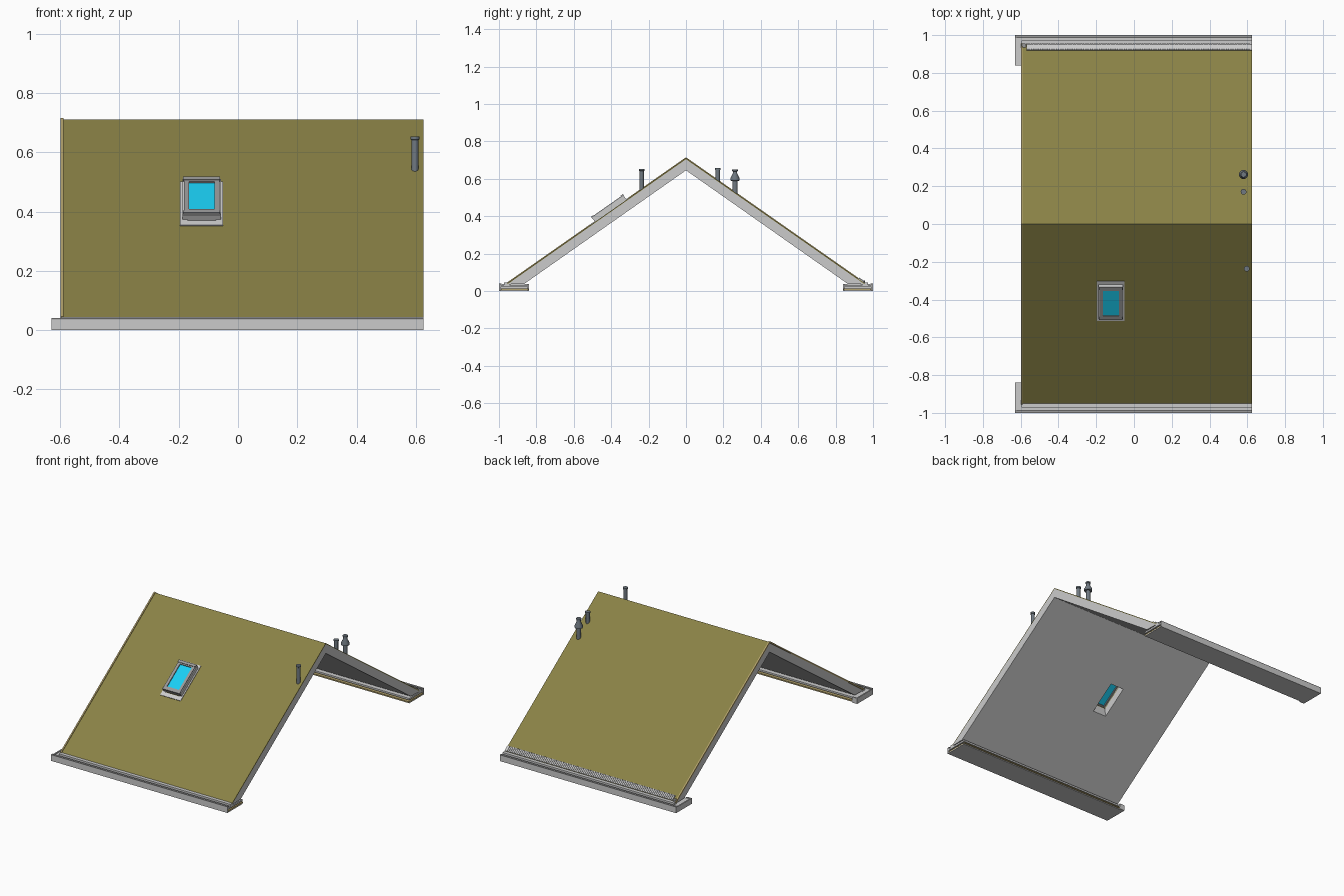
import bpy, bmesh, math

if "Cube" in bpy.data.objects:
    bpy.data.objects.remove(bpy.data.objects["Cube"])

RIDGE, ANG = 0.71, math.radians(35)
C, S = math.cos(ANG), math.sin(ANG)
XL, XR = -0.595, 0.625


def material(name, rgb):
    m = bpy.data.materials.new(name)
    m.diffuse_color = (*rgb, 1)
    m.use_nodes = True
    m.node_tree.nodes["Principled BSDF"].inputs["Base Color"].default_value = m.diffuse_color
    return m


OLIVE = material("olive_covering", (0.25, 0.22, 0.06))
WOOD = material("eave_board_wood", (0.45, 0.36, 0.15))
GLASS = material("glass_blue", (0.01, 0.62, 0.9))
SLATE = material("pipe_slate", (0.16, 0.19, 0.22))
FRAME = material("frame_grey", (0.32, 0.32, 0.32))


def prism(name, pts, x0, x1, mat=None):
    """Extrude a closed (y, z) profile along x."""
    bm = bmesh.new()
    a = [bm.verts.new((x0, y, z)) for y, z in pts]
    b = [bm.verts.new((x1, y, z)) for y, z in pts]
    n = len(pts)
    bm.faces.new(a)
    bm.faces.new(b[::-1])
    for i in range(n):
        j = (i + 1) % n
        bm.faces.new((a[i], b[i], b[j], a[j]))
    bmesh.ops.recalc_face_normals(bm, faces=bm.faces[:])
    me = bpy.data.meshes.new(name)
    bm.to_mesh(me)
    bm.free()
    if mat:
        me.materials.append(mat)
    ob = bpy.data.objects.new(name, me)
    bpy.context.collection.objects.link(ob)
    return ob


def box(name, x0, x1, y0, y1, z0, z1, mat=None):
    return prism(name, [(y0, z0), (y1, z0), (y1, z1), (y0, z1)], x0, x1, mat)


def on_slope(side, d, w):
    """Point at distance d down the slope and height w above it."""
    return side * (d * C + w * S), RIDGE - d * S + w * C


def slope_box(name, side, x0, x1, d0, d1, w0, w1, mat=None):
    pts = [on_slope(side, d, w) for d, w in ((d0, w0), (d1, w0), (d1, w1), (d0, w1))]
    return prism(name, pts, x0, x1, mat)


def gable(name, top, eave_y, inner, inner_y, base, x0, x1, mat=None):
    """Inverted V with the given ridge heights and eave positions."""
    k = S / C
    e, i = top - k * eave_y, base if base is not None else inner - k * inner_y
    return prism(name, [(0, top), (eave_y, e), (inner_y, i), (0, inner),
                        (-inner_y, i), (-eave_y, e)], x0, x1, mat)


def lathe(name, x, y, profile, mat, sides=20):
    """Turned part from (radius, z) pairs."""
    bm = bmesh.new()
    rings = [[bm.verts.new((x + r * math.cos(2 * math.pi * i / sides),
                            y + r * math.sin(2 * math.pi * i / sides), z))
              for i in range(sides)] for r, z in profile]
    for lo, hi in zip(rings, rings[1:]):
        for i in range(sides):
            j = (i + 1) % sides
            bm.faces.new((lo[i], lo[j], hi[j], hi[i]))
    bm.faces.new(rings[0][::-1])
    bm.faces.new(rings[-1])
    me = bpy.data.meshes.new(name)
    bm.to_mesh(me)
    bm.free()
    me.materials.append(mat)
    ob = bpy.data.objects.new(name, me)
    bpy.context.collection.objects.link(ob)
    bpy.ops.object.select_all(action='DESELECT')
    bpy.context.view_layer.objects.active = ob
    ob.select_set(True)
    bpy.ops.object.shade_smooth_by_angle(angle=math.radians(30))
    return ob


# Roof slab, olive covering and left verge trim
slab = gable("roof_slab", RIDGE - 0.006, 0.955, 0.645, 0.865, 0.038, XL, XR)
cover = gable("roof_covering", RIDGE, 0.958, RIDGE - 0.006, 0.955, None, XL, XR, OLIVE)
gable("verge_trim", RIDGE + 0.005, 0.955, RIDGE - 0.006, 0.952, None, XL - 0.003, XL + 0.006, WOOD)

# Skylight opening through slab and covering
cut_pts = [on_slope(-1, d, w) for d, w in ((0.405, 0.03), (0.578, 0.03), (0.578, 0), (0.625, -0.09), (0.405, -0.09))]
cutter = prism("skylight_cutter", cut_pts, -0.168, -0.072)
cutter.hide_render = True
for ob in (slab, cover):
    mod = ob.modifiers.new("opening", 'BOOLEAN')
    mod.operation = 'DIFFERENCE'
    mod.solver = 'EXACT'
    mod.object = cutter
    bpy.context.view_layer.objects.active = ob
    bpy.ops.object.modifier_apply(modifier=mod.name)
bpy.data.objects.remove(cutter)


def rim(name, x0, x1, d0, d1, t, w0, w1, mat):
    """Rectangular frame of four bars on the front slope."""
    for part, a in (("left", (x0, x0 + t, d0, d1)), ("right", (x1 - t, x1, d0, d1)),
                    ("top", (x0 + t, x1 - t, d0, d0 + t)),
                    ("bottom", (x0 + t, x1 - t, d1 - t, d1))):
        slope_box(f"{name}_{part}", -1, *a, w0, w1, mat)


# Skylight flashing, frame, sash, caps and glass
rim("skylight_flashing", -0.195, -0.05, 0.37, 0.624, 0.025, 0, 0.004, None)
rim("skylight_frame", -0.187, -0.058, 0.388, 0.594, 0.014, 0, 0.027, None)
rim("skylight_sash", -0.182, -0.063, 0.393, 0.589, 0.017, 0.012, 0.032, FRAME)
slope_box("skylight_top_cap", -1, -0.185, -0.060, 0.386, 0.402, 0.027, 0.036, FRAME)
slope_box("skylight_bottom_cap", -1, -0.185, -0.060, 0.582, 0.596, 0.020, 0.034, FRAME)
slope_box("skylight_glass", -1, -0.168, -0.077, 0.405, 0.578, 0.020, 0.026, GLASS)

# Boxed eaves with a short return at the left end
XE = -0.63
for side, tag in ((-1, "front"), (1, "back")):
    def eave(part, x0, x1, y0, y1, z0, z1, mat=None):
        box(f"{tag}_{part}", x0, x1, side * y0, side * y1, z0, z1, mat)
    eave("fascia", XE, XR, 0.992, 1.0, 0, 0.036)
    eave("return_fascia", XE, XE + 0.008, 0.84, 0.992, 0, 0.036)
    eave("return_end", XE + 0.008, XL, 0.84, 0.848, 0, 0.036)
    eave("soffit", XE + 0.008, XR, 0.848, 0.992, 0, 0.005)
    eave("soffit_board", XE + 0.01, XR, 0.842, 0.990, 0.0052, 0.012, WOOD)
    eave("eave_plate", XE + 0.008, XR, 0.848, 0.992, 0.020, 0.031)
    # Raised drip edge behind the fascia
    eave("drip_edge", XL, XR, 0.945, 0.972, 0.031, 0.045)
    eave("fascia_lip", XE, XR, 0.986, 1.0, 0.036, 0.041, FRAME)

# Ribbed vent strip along the back eave
slope_box("vent_strip", 1, -0.57, XR, 1.122, 1.158, 0, 0.005)
rib = slope_box("vent_ribs", 1, -0.57, -0.564, 1.124, 1.160, 0.005, 0.008)
arr = rib.modifiers.new("repeat", 'ARRAY')
arr.count = 99
arr.use_relative_offset = False
arr.use_constant_offset = True
arr.constant_offset_displace = (0.012, 0, 0)

# Downpipe outlet at the back left corner
lathe("gutter_outlet", -0.583, 0.945, [(0.012, 0.035), (0.012, 0.056)], FRAME)

# Vent pipes, with flared caps
for name, x, y, z0, z1 in (("front_vent_pipe", 0.597, -0.237, 0.535, 0.653),
                           ("back_vent_pipe", 0.580, 0.170, 0.575, 0.658)):
    lathe(name, x, y, [(0.012, z0), (0.012, z1 - 0.012), (0.015, z1 - 0.010), (0.015, z1)], SLATE)
lathe("back_cowl_pipe", 0.580, 0.262,
      [(0.014, 0.51), (0.014, 0.588), (0.024, 0.590), (0.024, 0.604), (0.012, 0.628),
       (0.012, 0.640), (0.015, 0.641), (0.015, 0.650)], SLATE)
